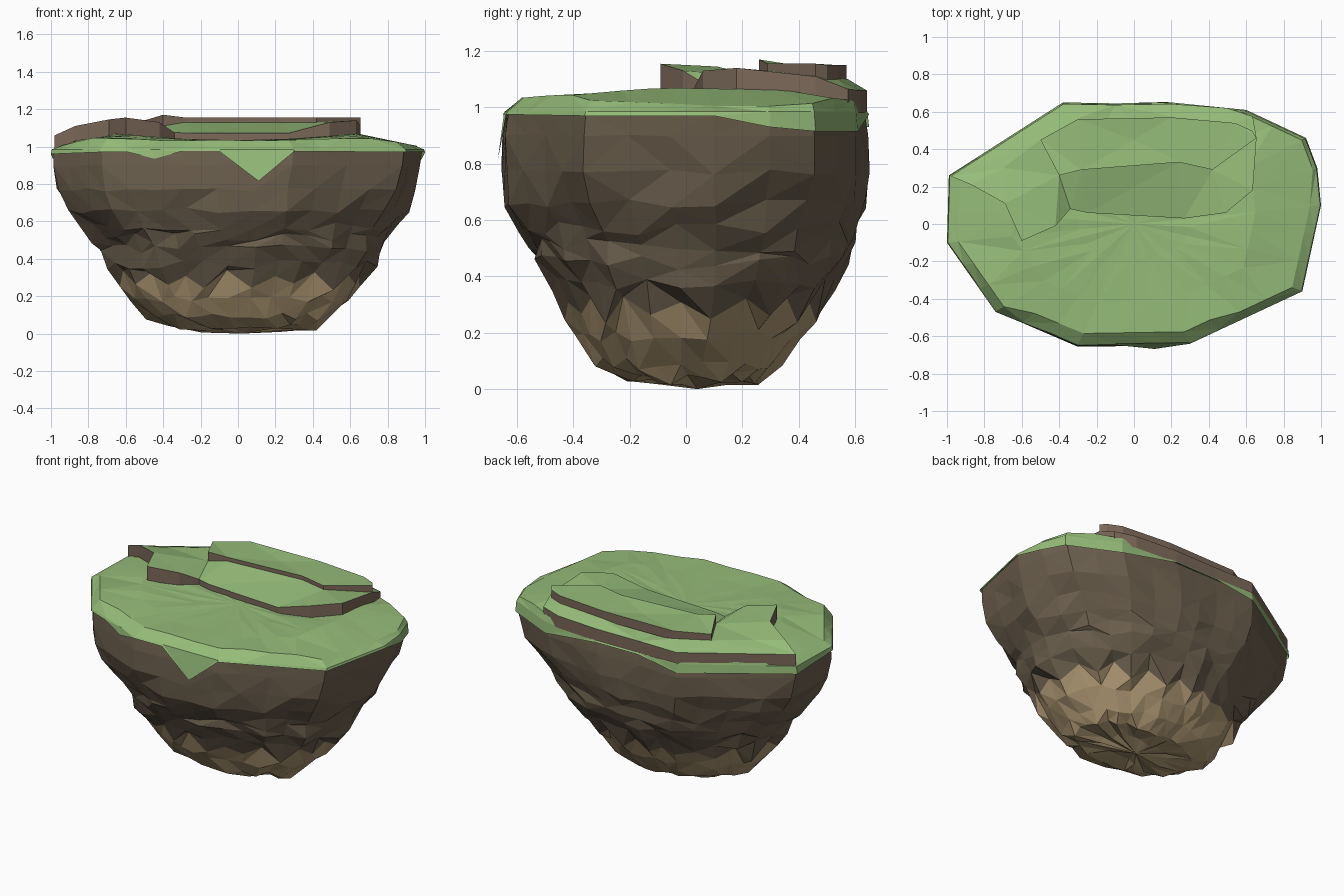
import bpy, bmesh, math, random
from mathutils import Vector, noise
from mathutils.geometry import delaunay_2d_cdt

if "Cube" in bpy.data.objects:
    bpy.data.objects.remove(bpy.data.objects["Cube"])

random.seed(4)

def material(name, col):
    m = bpy.data.materials.new(name)
    m.diffuse_color = (*col, 1)
    m.use_nodes = True
    m.node_tree.nodes["Principled BSDF"].inputs["Base Color"].default_value = m.diffuse_color
    return m

GRASS = material("grass", (0.30, 0.50, 0.19))
ROCK = material("rock", (0.15, 0.115, 0.075))
SAND = material("pale_rock", (0.42, 0.31, 0.17))
SOIL = material("soil", (0.20, 0.14, 0.10))

def finish(name, bm, mats):
    bmesh.ops.recalc_face_normals(bm, faces=bm.faces)
    me = bpy.data.meshes.new(name)
    bm.to_mesh(me)
    bm.free()
    for m in mats:
        me.materials.append(m)
    ob = bpy.data.objects.new(name, me)
    bpy.context.collection.objects.link(ob)
    return ob

# Island outline seen from above, with the height of the grass lip
OUTLINE = [(-1, -.1, .96), (-.74, -.47, .97), (-.3, -.65, .975), (.3, -.64, .975),
           (.9, -.36, .97), (1, .1, .97), (.98, .3, .93), (.92, .46, .915),
           (.6, .61, .915), (.2, .65, .975), (-.1, .645, .975), (-.38, .65, .93), (-.99, .26, .935)]
ring = []
for i, a in enumerate(OUTLINE):
    a, b = Vector(a), Vector(OUTLINE[(i + 1) % len(OUTLINE)])
    n = max(1, round((b - a).length / .18))
    ring += [a.lerp(b, k / n) for k in range(n)]
N = len(ring)

def nearest(x, y):
    return min(range(N), key=lambda i: (ring[i].xy - Vector((x, y))).length)

def bridge(bm, r0, r1, mat=0):
    for i in range(N):
        j = (i + 1) % N
        quad = [r0[i], r0[j], r1[j], r1[i]]
        k = random.randint(0, 1)
        for t in ((quad[k], quad[k + 1], quad[k + 2]),
                  (quad[k], quad[k + 2], quad[(k + 3) % 4])):
            bm.faces.new(t).material_index = mat

# Rock body: z, x min, x max, y min, y max, roundness, roughness
LEVELS = [(.98, -.985, .985, -.64, .635, 0, 0),
          (.90, -.985, .975, -.65, .645, 0, .003),
          (.77, -.965, .935, -.655, .65, .15, .01),
          (.66, -.91, .885, -.63, .635, .3, .018),
          (.57, -.84, .84, -.575, .605, .5, .025),
          (.51, -.785, .805, -.55, .59, .6, .028),
          (.45, -.74, .775, -.53, .57, .7, .028),
          (.37, -.695, .73, -.485, .53, .8, .025),
          (.28, -.65, .66, -.43, .47, .9, .02),
          (.19, -.58, .59, -.38, .41, 1, .022),
          (.09, -.48, .49, -.325, .345, 1, .022),
          (.035, -.38, .43, -.21, .26, 1, .02),
          (.025, -.2, .25, -.1, .14, 1, .025)]
bm = bmesh.new()
loops = []
for z, x0, x1, y0, y1, rnd, rough in LEVELS:
    row = []
    for i, p in enumerate(ring):
        u = Vector((p.x, p.y / .65))
        u = u.lerp(u.normalized(), rnd)
        r = 1 + rough * (2 * noise.noise(Vector((u.x * 3, u.y * 3, z * 7))) + random.uniform(-.8, .8))
        zz = z + random.uniform(-rough, rough)
        if z == .28:        # jagged border of the pale rock
            zz += .04 if i % 2 else -.03
        row.append(bm.verts.new(((x0 + x1) / 2 + (x1 - x0) / 2 * u.x * r,
                                 (y0 + y1) / 2 + (y1 - y0) / 2 * u.y * r, max(zz, .006))))
    loops.append(row)
for n in range(len(loops) - 1):
    bridge(bm, loops[n], loops[n + 1], 1 if LEVELS[n][0] <= .28 else 0)
foot = bm.verts.new((.02, .04, 0))
for i in range(N):
    bm.faces.new((loops[-1][i], loops[-1][(i + 1) % N], foot)).material_index = 1
finish("rock_body", bm, [ROCK, SAND])

# Grass cap: overhanging lip, sloped rim and gently uneven top
def ground(x, y):
    s = min(1, max(0, (y + .6) / .5))
    z = 1.034 + .032 * s * math.exp(-((abs(x) - .6) / .22) ** 2)
    z -= .045 * max(0, abs(x) - .8) / .2
    return z - .05 * min(1, max(0, (y - .45) / .18))

tongue = nearest(.1, -.645)      # pointed tongue of grass at the front
drip = nearest(-.5, -.57)
bm = bmesh.new()
lip = []
for i, p in enumerate(ring):
    q = p.copy()
    if i == tongue:
        q = Vector((.11, -.668, .815))
    elif i == drip:
        q.z = .935
    lip.append(bm.verts.new(q))
rows = [lip, [bm.verts.new((p.x * .995, p.y * .99, .985)) for p in ring]]
for f in (.94, .65, .3):
    row = []
    for p in ring:
        g = f
        if f > .9:
            g = .975 if p.y > .3 else .9 if p.y < -.5 else f
        x, y = p.x * g, p.y * g
        row.append(bm.verts.new((x, y, ground(x, y) + random.uniform(-.004, .004))))
    rows.append(row)
for a, b in zip(rows, rows[1:]):
    bridge(bm, a, b)
mid = bm.verts.new((0, 0, ground(0, 0)))
for i in range(N):
    bm.faces.new((rows[-1][i], rows[-1][(i + 1) % N], mid))
finish("grass_cap", bm, [GRASS])

# Terraces: grass top over a soil wall; edge points are x, y, z, wall depth
def terrace(name, edge, inner=()):
    n = len(edge)
    pts = [Vector(e[:3]) for e in edge] + [Vector(e) for e in inner]
    res = delaunay_2d_cdt([p.xy for p in pts], [(i, (i + 1) % n) for i in range(n)], [], 1, 1e-5)
    bm = bmesh.new()
    top = [bm.verts.new(p) for p in pts]
    for f in res[2]:
        bm.faces.new([top[res[3][v][0]] for v in f])
    low = [bm.verts.new((e[0], e[1], e[2] - e[3])) for e in edge]
    for i in range(n):
        j = (i + 1) % n
        bm.faces.new((top[i], top[j], low[j], low[i])).material_index = 1
    finish(name, bm, [GRASS, SOIL])

terrace("lower_terrace",
        [(-.98, .255, 1.06, .08), (-.87, .21, 1.11, .08), (-.69, .11, 1.145, .09),
         (-.6, -.09, 1.155, .09), (-.42, -.01, 1.13, .09), (-.34, .08, 1.075, .06),
         (-.25, .06, 1.072, .06), (.27, .03, 1.072, .06), (.49, .06, 1.13, .08),
         (.635, .18, 1.14, .08), (.655, .46, 1.11, .08), (.635, .575, 1.065, .08),
         (.5, .62, 1.06, .08), (.2, .642, 1.06, .08), (-.1, .637, 1.06, .08),
         (-.38, .64, 1.06, .08)],
        [(-.5, .45, 1.10), (-.4, .26, 1.11), (-.28, .29, 1.13), (.24, .33, 1.13),
         (.42, .29, 1.13), (.54, .54, 1.1), (.2, .575, 1.1), (-.3, .565, 1.1),
         (-.7, .3, 1.1)])
terrace("upper_terrace",
        [(-.5, .45, 1.14, .05), (-.4, .26, 1.17, .06), (-.28, .29, 1.155, .04),
         (.24, .33, 1.155, .04), (.42, .29, 1.155, .04), (.655, .46, 1.155, .05),
         (.63, .5, 1.15, .06), (.54, .54, 1.15, .06), (.2, .57, 1.15, .06),
         (-.3, .56, 1.15, .06)],
        [(0, .45, 1.14)])
